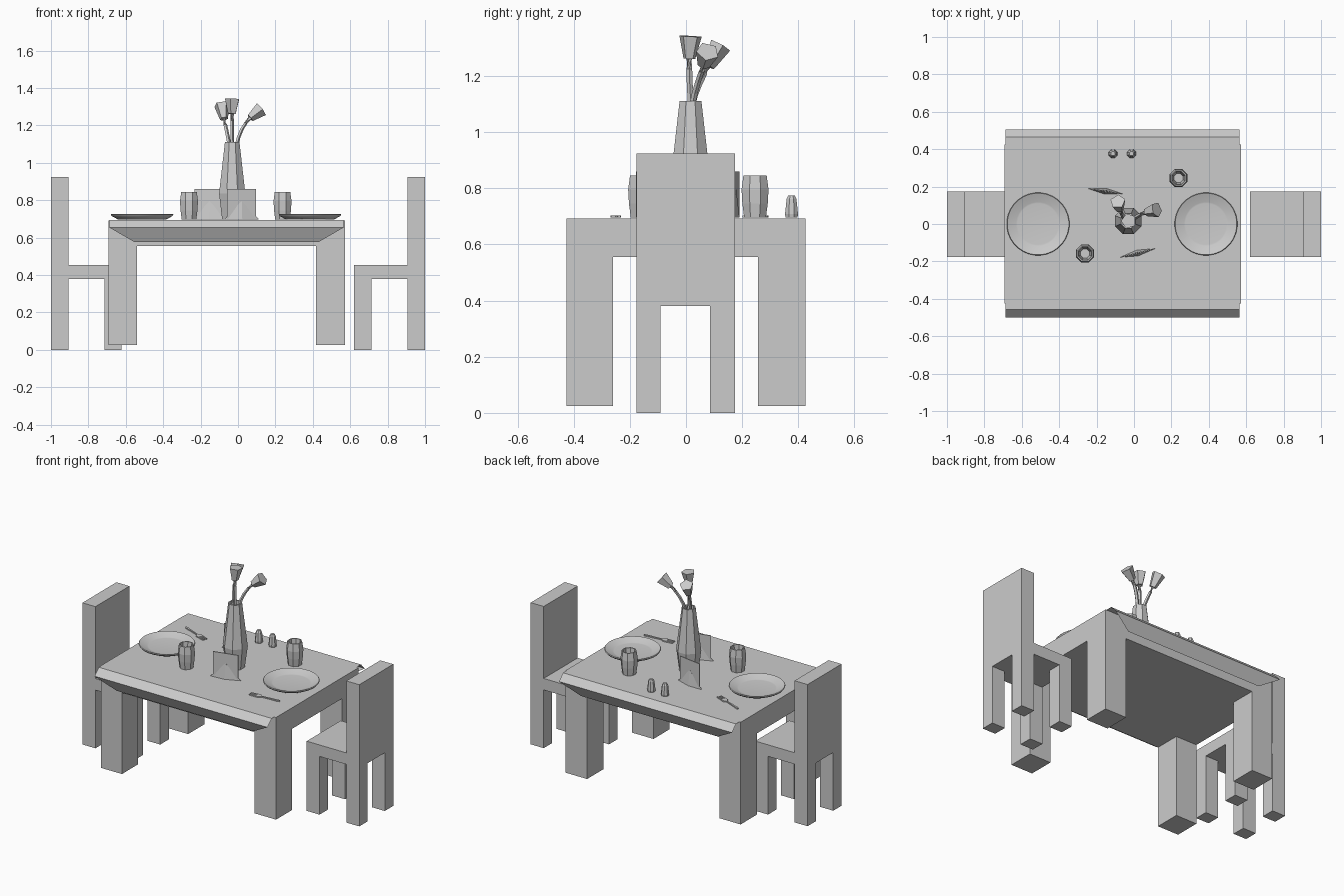
import bpy, bmesh, math
from mathutils import Vector, Matrix

if "Cube" in bpy.data.objects:
    bpy.data.objects.remove(bpy.data.objects["Cube"])

TOP = 0.696  # height of the laid table surface

grey = bpy.data.materials.new("plain_grey")
grey.diffuse_color = (0.6, 0.6, 0.6, 1)
grey.use_nodes = True
grey.node_tree.nodes["Principled BSDF"].inputs["Base Color"].default_value = grey.diffuse_color


def finish(name, bm, matrix=Matrix(), smooth=False, closed=True):
    if closed:
        bmesh.ops.recalc_face_normals(bm, faces=bm.faces)
    bm.transform(matrix)
    me = bpy.data.meshes.new(name)
    bm.to_mesh(me)
    bm.free()
    me.materials.append(grey)
    ob = bpy.data.objects.new(name, me)
    bpy.context.collection.objects.link(ob)
    if smooth:
        bpy.ops.object.select_all(action='DESELECT')
        ob.select_set(True)
        bpy.context.view_layer.objects.active = ob
        bpy.ops.object.shade_smooth_by_angle(angle=math.radians(35))
    return ob


def extrude(bm, faces, dz):
    geom = bmesh.ops.extrude_face_region(bm, geom=faces)["geom"]
    bmesh.ops.translate(bm, vec=(0, 0, dz), verts=[g for g in geom if isinstance(g, bmesh.types.BMVert)])
    bmesh.ops.delete(bm, geom=[f for f in faces if f.is_valid], context='FACES_ONLY')


def legged_block(name, xs, ys, foot, under, top, back=None, back_top=0):
    """Slab split 3 x 3: corner cells become legs, an optional row becomes a back."""
    bm = bmesh.new()
    levels = []
    for z in (under, top):
        v = [[bm.verts.new((x, y, z)) for y in ys] for x in xs]
        levels.append({(i, j): bm.faces.new((v[i][j], v[i+1][j], v[i+1][j+1], v[i][j+1]))
                       for i in range(3) for j in range(3)})
        if z == under:
            low = v
    ring = [(i, 0) for i in range(3)] + [(3, j) for j in range(3)]
    ring += [(3 - i, 3) for i in range(3)] + [(0, 3 - j) for j in range(3)]
    for a, b in zip(ring, ring[1:] + ring[:1]):
        bm.faces.new((low[a[0]][a[1]], low[b[0]][b[1]], v[b[0]][b[1]], v[a[0]][a[1]]))
    for i in (0, 2):
        for j in (0, 2):
            extrude(bm, [levels[0][i, j]], foot - under)
    if back is not None:
        extrude(bm, [levels[1][back, j] for j in range(3)], back_top - top)
    bmesh.ops.recalc_face_normals(bm, faces=bm.faces)
    bmesh.ops.dissolve_limit(bm, angle_limit=0.01, verts=bm.verts, edges=bm.edges)
    return finish(name, bm)


def lathe(name, profile, sides, matrix, smooth=False):
    """Revolve (radius, height) points and cap both ends."""
    bm = bmesh.new()
    rings = []
    for r, z in profile:
        rings.append([bm.verts.new((r * math.cos(a), r * math.sin(a), z))
                      for a in ((k + 0.5) * math.tau / sides for k in range(sides))])
    for lo, hi in zip(rings, rings[1:]):
        for k in range(sides):
            n = (k + 1) % sides
            bm.faces.new((lo[k], lo[n], hi[n], hi[k]))
    bm.faces.new(rings[0])
    bm.faces.new(rings[-1])
    return finish(name, bm, matrix, smooth)


def at(x, y, z=TOP, angle=0):
    return Matrix.Translation((x, y, z)) @ Matrix.Rotation(math.radians(angle), 4, 'Z')


# table with four thick legs
legged_block("table", (-0.692, -0.54, 0.417, 0.573), (-0.426, -0.26, 0.257, 0.425), 0.025, 0.555, 0.692)

# two chairs facing each other
chair_ys = (-0.177, -0.091, 0.086, 0.174)
legged_block("left_chair", (-1, -0.906, -0.715, -0.622), chair_ys, 0, 0.38, 0.455, 0, 0.925)
legged_block("right_chair", (0.62, 0.713, 0.906, 1), chair_ys, 0, 0.38, 0.455, 2, 0.925)

# tablecloth: single sheet with folded, tapering front and back flaps
bm = bmesh.new()
rows = []
for y, z, inset in ((-0.46, 0.578, 0.13), (-0.5, 0.653, 0), (-0.457, 0.695, 0),
                    (0.465, 0.695, 0), (0.505, 0.653, 0), (0.465, 0.578, 0.13)):
    rows.append([bm.verts.new((x, y, z)) for x in (-0.686 + inset, 0.563 - inset)])
for a, b in zip(rows, rows[1:]):
    bm.faces.new((a[0], a[1], b[1], b[0]))
finish("tablecloth", bm, closed=False)

# plates
for side, x in (("left", -0.513), ("right", 0.385)):
    lathe(side + "_plate", [(0.115, 0), (0.13, 0.002), (0.163, 0.019), (0.168, 0.027), (0.165, 0.031),
                            (0.158, 0.029), (0.118, 0.011), (0.11, 0.01)], 32, at(x, 0), True)

# faceted cups
for side, x, y in (("left", -0.262, -0.158), ("right", 0.238, 0.246)):
    lathe(side + "_cup", [(0.042, 0), (0.049, 0.05), (0.052, 0.1), (0.045, 0.149),
                          (0.038, 0.149), (0.025, 0.03)], 8, at(x, y))

# salt and pepper shakers
for name, x in (("salt_shaker", -0.112), ("pepper_shaker", -0.013)):
    lathe(name, [(0.023, 0), (0.025, 0.012), (0.019, 0.066), (0.012, 0.079)], 8, at(x, 0.376))

# vase
lathe("vase", [(0.058, 0), (0.076, 0.14), (0.042, 0.416), (0.034, 0.416), (0.034, 0.36)], 8, at(-0.031, 0.016))

# flowers: curved stem and five-sided head, given as head base and head top
flowers = (((-0.075, 0.08, 1.235), (-0.087, 0.12, 1.31), -0.045),
           ((-0.031, 0.012, 1.262), (-0.028, 0.016, 1.342), -0.031),
           ((0.065, 0.063, 1.24), (0.122, 0.077, 1.287), -0.012))
for n, (base, tip, root_x) in enumerate(flowers, 1):
    base, tip = Vector(base), Vector(tip)
    axis = (tip - base).normalized()
    turn = axis.to_track_quat('Z', 'Y').to_matrix().to_4x4()
    lathe("flower_head_%d" % n, [(0.022, 0), (0.042, (tip - base).length)], 5, Matrix.Translation(base) @ turn)
    root = Vector((root_x, 0.018, 1.05))
    knee = root + Vector((0, 0, 0.07))
    ctrl = base - axis * 0.06
    bm = bmesh.new()
    rings = []
    for k in range(6):
        t = k / 5
        p = root * (1-t)**3 + knee * 3*t*(1-t)**2 + ctrl * 3*t*t*(1-t) + (base + axis * 0.004) * t**3
        rings.append([bm.verts.new(p + turn @ Vector((0.011 * math.cos(a), 0.011 * math.sin(a), 0)))
                      if k == 5 else
                      bm.verts.new(p + Vector((0.011 * math.cos(a), 0.011 * math.sin(a), 0)))
                      for a in (j * math.tau / 5 for j in range(5))])
    for lo, hi in zip(rings, rings[1:]):
        for j in range(5):
            bm.faces.new((lo[j], lo[j-4], hi[j-4], hi[j]))
    bm.faces.new(rings[0])
    bm.faces.new(rings[-1])
    finish("flower_stem_%d" % n, bm)

# folded napkins: upright sheet with a pointed fold around its foot
for name, x, y, angle in (("back_napkin", -0.152, 0.175, -9), ("front_napkin", 0.019, -0.155, 14)):
    bm = bmesh.new()
    bmesh.ops.create_cube(bm, size=1, matrix=Matrix.Translation((0, 0, 0.082)) @ Matrix.Diagonal((0.16, 0.006, 0.164, 1)))
    foot = [bm.verts.new(c) for c in ((-0.097, 0, 0), (0, -0.016, 0), (0.097, 0, 0), (0, 0.016, 0))]
    peak = [bm.verts.new((0, s * 0.004, 0.1)) for s in (-1, 1)]
    bm.faces.new(foot)
    for s, p in ((1, peak[0]), (3, peak[1])):
        bm.faces.new((foot[0], foot[s], p))
        bm.faces.new((foot[s], foot[2], p))
    bm.faces.new((foot[0], peak[0], peak[1]))
    bm.faces.new((foot[2], peak[1], peak[0]))
    finish(name, bm, at(x, y, TOP, angle))

# forks: handle outline widening to a head with three tines
half = [(-0.103, 0.004), (-0.09, 0.007), (-0.05, 0.005), (0.02, 0.004), (0.034, 0.018), (0.1, 0.015),
        (0.1, 0.009), (0.055, 0.009), (0.055, 0.004), (0.1, 0.003)]
for side, x, y, angle in (("left", -0.484, 0.252, -21.5), ("right", 0.366, -0.246, 184.5)):
    bm = bmesh.new()
    outline = half + [(px, -py) for px, py in reversed(half)]
    face = bm.faces.new([bm.verts.new((px, py, 0)) for px, py in outline])
    geom = bmesh.ops.extrude_face_region(bm, geom=[face])["geom"]
    bmesh.ops.translate(bm, vec=(0, 0, 0.007), verts=[g for g in geom if isinstance(g, bmesh.types.BMVert)])
    finish(side + "_fork", bm, at(x, y, TOP, angle))
